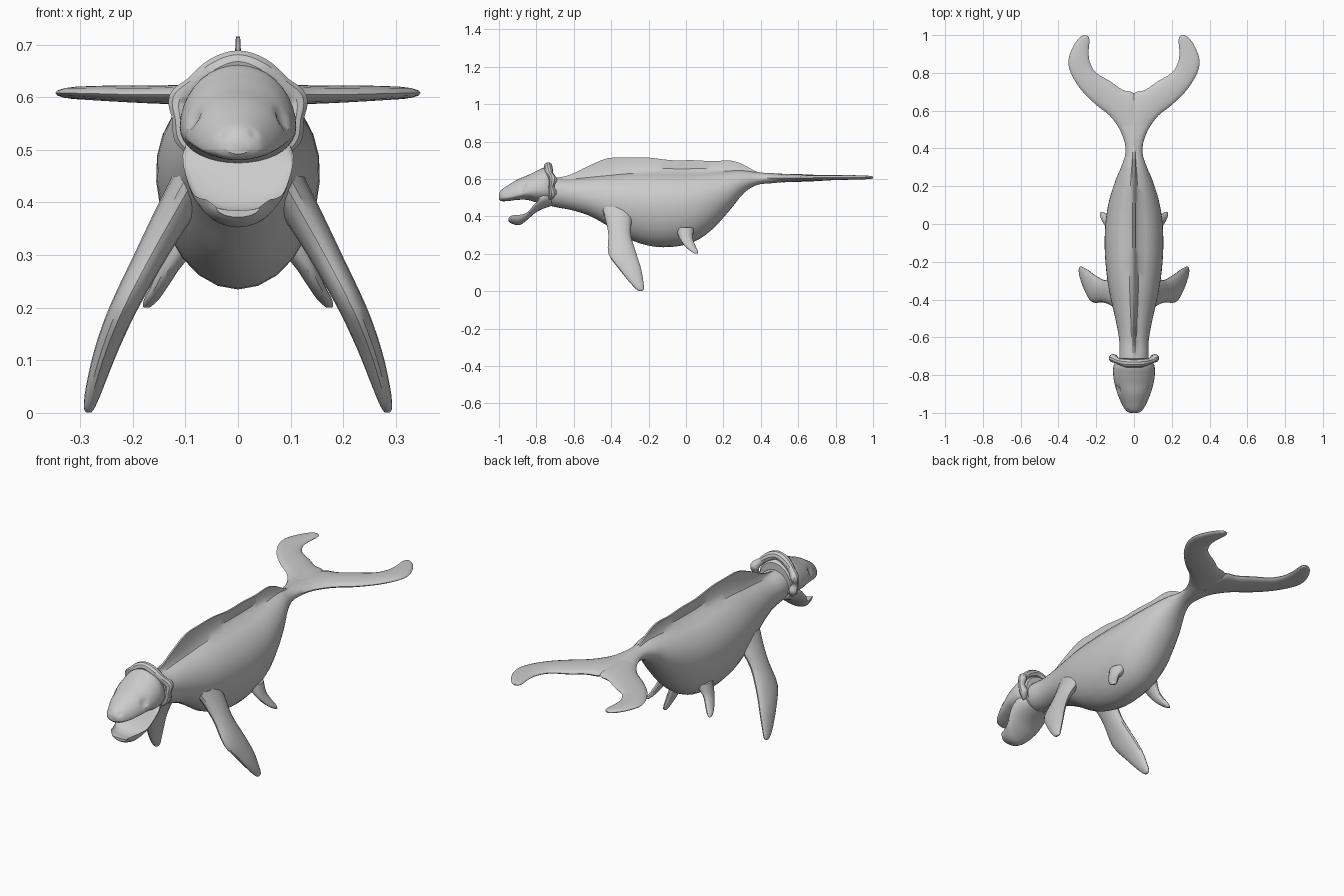
import bpy, bmesh
from math import sin, cos, pi, radians
from mathutils import Vector


def spline(rows, k):
    """Catmull-Rom interpolation of rows of numbers, k steps per span."""
    out = []
    for i in range(len(rows) - 1):
        p0, p1 = rows[max(i - 1, 0)], rows[i]
        p2, p3 = rows[i + 1], rows[min(i + 2, len(rows) - 1)]
        for s in range(k):
            t = s / k
            out.append([0.5 * (2 * b + (c - a) * t + (2 * a - 5 * b + 4 * c - d) * t * t
                               + (3 * b - a - 3 * c + d) * t ** 3)
                        for a, b, c, d in zip(p0, p1, p2, p3)])
    return out + [list(rows[-1])]


def make(name, lofts, mirror=False, dents=()):
    """Skin each list of rings, optionally mirrored in x, into one object."""
    bm = bmesh.new()
    for rings in lofts:
        for sx in ((1, -1) if mirror else (1,)):
            vs = [[bm.verts.new((sx * p[0], p[1], p[2])) for p in r] for r in rings]
            n = len(vs[0])
            for a, b in zip(vs, vs[1:]):
                for i in range(n):
                    j = (i + 1) % n
                    bm.faces.new((a[i], a[j], b[j], b[i]))
            bm.faces.new(vs[0])
            bm.faces.new(vs[-1])
    for c, r in dents:
        c = Vector(c)
        for v in bm.verts:
            d = v.co - c
            if d.length < r:
                v.co = c + d.normalized() * r
    bmesh.ops.recalc_face_normals(bm, faces=bm.faces)
    me = bpy.data.meshes.new(name)
    bm.to_mesh(me)
    bm.free()
    ob = bpy.data.objects.new(name, me)
    bpy.context.collection.objects.link(ob)
    bpy.ops.object.select_all(action='DESELECT')
    ob.select_set(True)
    bpy.context.view_layer.objects.active = ob
    bpy.ops.object.shade_smooth_by_angle(angle=radians(35))
    return ob


def ellipse(c, a, b, n=16):
    c, a, b = Vector(c), Vector(a), Vector(b)
    return [c + a * cos(2 * pi * i / n) + b * sin(2 * pi * i / n) for i in range(n)]


def section(y, bot, mid, top, w, ridge=None, m=12):
    """Symmetric cross-section: lower and upper half ellipse plus thin ridge."""
    end = pi / 2 if ridge is None else radians(80)
    half = []
    for i in range(m + 1):
        a = -pi / 2 + (end + pi / 2) * i / m
        h = top - mid if a > 0 else mid - bot
        half.append((w * cos(a), mid + h * sin(a)))
    if ridge is not None:
        half += [(0.007, top + 0.3 * (ridge - top)), (0.004, ridge)]
        left = half[1:]
    else:
        left = half[1:-1]
    return [(x, y, z) for x, z in half] + [(-x, y, z) for x, z in reversed(left)]


# body with back ridge: y, bottom, middle, top, half width, ridge
body = [(-.78, .47, .54, .60, .07, .60), (-.70, .45, .53, .605, .078, .606),
        (-.62, .435, .52, .60, .078, .622), (-.52, .405, .50, .61, .095, .67),
        (-.42, .35, .48, .62, .118, .71), (-.32, .285, .47, .63, .138, .715),
        (-.20, .243, .46, .635, .152, .714), (-.08, .236, .46, .635, .156, .70),
        (.04, .262, .47, .635, .148, .70), (.14, .33, .50, .64, .128, .695),
        (.24, .44, .545, .645, .095, .698), (.31, .525, .585, .645, .065, .675),
        (.38, .568, .60, .635, .045, .638), (.46, .577, .605, .63, .055, .631),
        (.54, .585, .607, .625, .085, .626), (.62, .592, .606, .62, .07, .62)]
make("body", [[section(*r) for r in spline(body, 3)]])

# tail fluke: leading x, y, trailing x, y, z, half thickness
fluke = [(.045, .42, -.03, .62, .604, .022), (.075, .50, 0, .692, .605, .021),
         (.13, .575, .06, .71, .605, .019), (.20, .63, .125, .755, .605, .017),
         (.28, .71, .20, .80, .607, .015), (.335, .80, .235, .86, .608, .013),
         (.347, .87, .24, .92, .608, .012), (.322, .94, .236, .965, .608, .010),
         (.29, .985, .24, .99, .608, .008), (.265, 1.0, .252, 1.0, .608, .004)]
make("tail_fluke", [[ellipse(((a + c) / 2, (b + d) / 2, z), ((a - c) / 2, (b - d) / 2, 0), (0, 0, t))
                     for a, b, c, d, z, t in spline(fluke, 3)]], mirror=True)

# flippers: x, y, z, half chord, half thickness
front = [(.08, -.37, .45, .085, .045), (.12, -.36, .38, .07, .04),
         (.165, -.355, .30, .06, .033), (.217, -.34, .20, .075, .028),
         (.25, -.30, .12, .06, .023), (.272, -.266, .05, .038, .017),
         (.282, -.246, .012, .022, .011), (.284, -.243, .001, .008, .005)]
rear = [(.09, -.005, .34, .05, .045), (.125, 0, .285, .036, .023), (.147, .02, .245, .03, .017),
        (.165, .043, .215, .02, .014), (.174, .056, .200, .007, .006)]
for name, rows in (("front_flippers", front), ("rear_flippers", rear)):
    make(name, [[ellipse((x, y, z), (0, h, 0), (t, 0, 0))
                 for x, y, z, h, t in spline(rows, 3)]], mirror=True)

# skull with eye sockets and nostrils
skull = [(-1.0, .492, .503, .522, .022), (-.985, .481, .502, .543, .045),
         (-.95, .482, .503, .567, .066), (-.90, .488, .515, .597, .087),
         (-.85, .488, .53, .618, .102), (-.80, .475, .54, .642, .110),
         (-.75, .47, .545, .662, .108), (-.71, .475, .54, .64, .088)]
dents = [((s * .112, -.885, .574), .041) for s in (1, -1)]
dents += [((s * .034, -.992, .535), .013) for s in (1, -1)]
make("skull", [[section(*r, m=18) for r in spline(skull, 5)]], dents=dents)

# open lower jaw: the middle is the rim, so a lower top makes a bowl
jaw = [(-.948, .372, .392, .385, .042), (-.93, .36, .405, .384, .06),
       (-.89, .353, .408, .382, .072), (-.85, .38, .42, .40, .088),
       (-.81, .415, .465, .455, .103), (-.77, .438, .50, .53, .103),
       (-.72, .455, .51, .55, .082)]
make("lower_jaw", [[section(*r) for r in spline(jaw, 3)]])

# knobbly head frill: x, y, z, radius
frill = [(.0, -.737, .668, .022), (.045, -.735, .652, .023), (.085, -.725, .622, .018),
         (.111, -.710, .596, .022), (.110, -.718, .56, .016), (.102, -.712, .525, .021),
         (.085, -.725, .495, .010)]
path = spline([(-x, y, z, r) for x, y, z, r in frill[:0:-1]] + frill, 4)
rings = []
for i, (x, y, z, r) in enumerate(path):
    a, b = path[max(i - 1, 0)], path[min(i + 1, len(path) - 1)]
    t = Vector((b[0] - a[0], 0, b[2] - a[2])).normalized()
    rings.append(ellipse((x, y, z), (0, r, 0), t.cross(Vector((0, 1, 0))) * r, 10))
make("head_frill", [rings])
